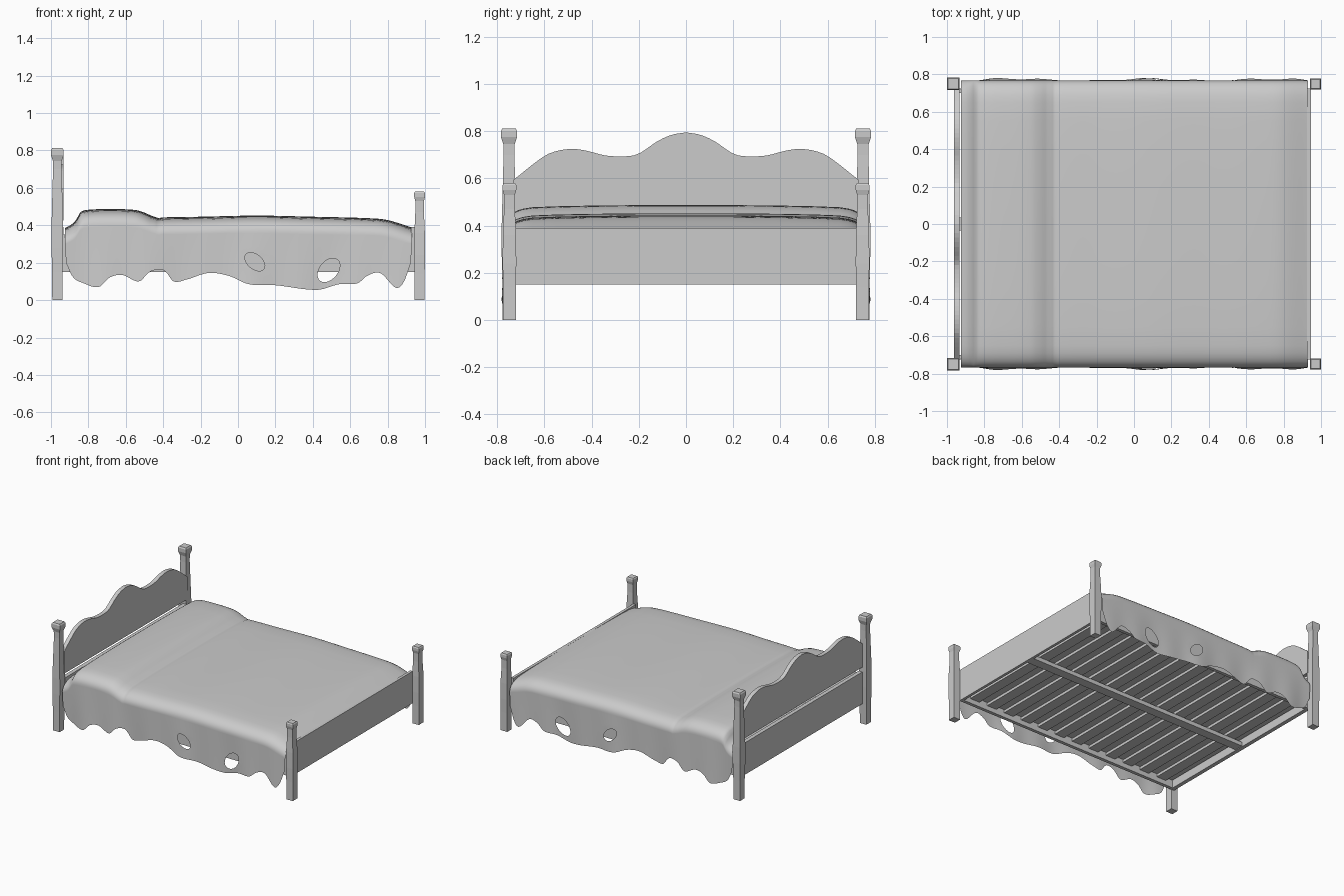
import bpy, bmesh, math

if "Cube" in bpy.data.objects:
    bpy.data.objects.remove(bpy.data.objects["Cube"])


def curve(keys, x):
    """Smooth (cubic) interpolation through key points."""
    n = len(keys)
    if x <= keys[0][0]:
        return keys[0][1]
    for i in range(n - 1):
        (x0, y0), (x1, y1) = keys[i], keys[i + 1]
        if x <= x1:
            a, b = keys[max(i - 1, 0)], keys[min(i + 2, n - 1)]
            h = x1 - x0
            m0 = (y1 - a[1]) / (x1 - a[0]) * h
            m1 = (b[1] - y0) / (b[0] - x0) * h
            t = (x - x0) / h
            return ((2*t**3 - 3*t**2 + 1) * y0 + (t**3 - 2*t**2 + t) * m0
                    + (3*t**2 - 2*t**3) * y1 + (t**3 - t**2) * m1)
    return keys[-1][1]


def finish(name, bm, smooth=False):
    bmesh.ops.recalc_face_normals(bm, faces=bm.faces)
    mesh = bpy.data.meshes.new(name)
    bm.to_mesh(mesh)
    bm.free()
    for p in mesh.polygons:
        p.use_smooth = smooth
    obj = bpy.data.objects.new(name, mesh)
    bpy.context.collection.objects.link(obj)
    return obj


def box(name, x0, x1, y0, y1, z0, z1):
    bm = bmesh.new()
    bmesh.ops.create_cube(bm, size=1)
    for v in bm.verts:
        v.co = (x0 + (v.co.x + .5) * (x1 - x0), y0 + (v.co.y + .5) * (y1 - y0),
                z0 + (v.co.z + .5) * (z1 - z0))
    return finish(name, bm)


def post(name, x, y, profile):
    """Square post lofted through (z, half width) sections."""
    bm = bmesh.new()
    rings = [[bm.verts.new((x + sx * w, y + sy * w, z))
              for sx, sy in ((-1, -1), (1, -1), (1, 1), (-1, 1))] for z, w in profile]
    for a, b in zip(rings, rings[1:]):
        for i in range(4):
            j = (i + 1) % 4
            bm.faces.new((a[i], a[j], b[j], b[i]))
    bm.faces.new(rings[0][::-1])
    bm.faces.new(rings[-1])
    return finish(name, bm)


# Corner posts
head = [(0, .027), (.15, .028), (.28, .031), (.40, .031), (.55, .027), (.70, .023),
        (.745, .024), (.775, .034), (.802, .034), (.812, .028)]
foot = [(0, .027), (.14, .027), (.24, .029), (.36, .028), (.47, .023), (.53, .023),
        (.552, .029), (.572, .029), (.58, .024)]
for side, s in (("front", -1), ("back", 1)):
    post(f"head_post_{side}", -.966, s * .75, head)
    post(f"foot_post_{side}", .971, s * .748, foot)
    box(f"side_rail_{side}", -.94, .945, s * .7125 - .0125, s * .7125 + .0125, .15, .35)

# End boards
box("foot_board", .925, .946, -.725, .725, .15, .39)
box("head_rail", -.962, -.932, -.725, .725, .15, .39)

# Scalloped headboard
crest = [(0, .795), (.06, .785), (.12, .758), (.2, .705), (.25, .694), (.34, .697),
         (.42, .717), (.48, .725), (.54, .718), (.6, .695), (.73, .595)]
bm = bmesh.new()
outline = [bm.verts.new((-.962, y, curve(crest, abs(y))))
           for y in [-.73 + 1.46 * i / 60 for i in range(61)]]
outline += [bm.verts.new((-.962, y, .425)) for y in (.73, -.73)]
face = bm.faces.new(outline)
out = bmesh.ops.extrude_face_region(bm, geom=[face])
bmesh.ops.translate(bm, vec=(.03, 0, 0),
                    verts=[g for g in out["geom"] if isinstance(g, bmesh.types.BMVert)])
finish("headboard", bm)

# Slats and centre beam below the mattress
for i in range(12):
    x = -.83 + i * 1.66 / 11
    box(f"slat_{i + 1}", x - .04, x + .04, -.70, .70, .185, .205)
box("centre_beam", -.935, .93, -.035, .035, .155, .185)
box("mattress", -.925, .92, -.695, .695, .205, .34)

# Draped blanket: height along the bed, ragged hem, and shoulder cross-section
top = [(-.925, .385), (-.89, .405), (-.865, .43), (-.845, .468), (-.81, .482), (-.68, .487),
       (-.55, .482), (-.50, .468), (-.46, .450), (-.438, .444), (-.428, .436), (-.41, .442),
       (-.2, .446), (.1, .452), (.4, .446), (.7, .438), (.8, .428), (.93, .388)]
hem = [(-.925, .20), (-.895, .125), (-.84, .09), (-.76, .07), (-.70, .12), (-.63, .135),
       (-.54, .10), (-.48, .15), (-.42, .165), (-.39, .15), (-.35, .10), (-.28, .11),
       (-.16, .145), (-.05, .13), (.06, .085), (.2, .08), (.43, .055), (.55, .085),
       (.65, .09), (.7, .13), (.77, .145), (.86, .065), (.9, .10), (.93, .20)]
shoulder = [(0, 0), (.2, 0), (.4, -.002), (.55, -.005), (.65, -.009), (.69, -.015),
            (.715, -.023), (.735, -.034), (.75, -.047), (.76, -.062), (.766, -.08)]
COLS, ROWS = 140, 20


def half_section(x):
    zt, zh = curve(top, x), curve(hem, x)
    pts = [(x, y, zt + d) for y, d in shoulder]
    z0 = pts[-1][2]
    for r in range(1, ROWS + 1):
        t = r / ROWS
        z = z0 + (zh - z0) * t
        drop = (z0 - z) / .3
        wave = .006 * math.sin(9 * x + 1) + .004 * math.sin(23 * x)
        pts.append((x * (1 - .018 * drop), .766 + drop * (.006 + wave), z))
    return pts


bm = bmesh.new()
grid = []
for c in range(COLS + 1):
    half = half_section(-.925 + 1.855 * c / COLS)
    row = [(x, -y, z) for x, y, z in half[:0:-1]] + half
    grid.append([bm.verts.new(p) for p in row])
for a, b in zip(grid, grid[1:]):
    for i in range(len(a) - 1):
        bm.faces.new((a[i], b[i], b[i + 1], a[i + 1]))

# Torn oval holes on both hanging sides
for cx, cz, ra, rb, ang in ((.09, .205, .062, .038, -40), (.485, .16, .073, .048, 50)):
    ca, sa = math.cos(math.radians(ang)), math.sin(math.radians(ang))

    def local(v):
        dx, dz = v.co.x - cx, v.co.z - cz
        return math.hypot((dx * ca + dz * sa) / ra, (dz * ca - dx * sa) / rb)

    inside = {v for v in bm.verts if abs(v.co.y) > .74 and local(v) < 1}
    rim = {w for v in inside for f in v.link_faces for w in f.verts} - inside
    for v in rim:
        k = local(v)
        v.co.x = cx + (v.co.x - cx) / k
        v.co.z = cz + (v.co.z - cz) / k
    bmesh.ops.delete(bm, geom=list(inside), context='VERTS')
finish("blanket", bm, smooth=True)
